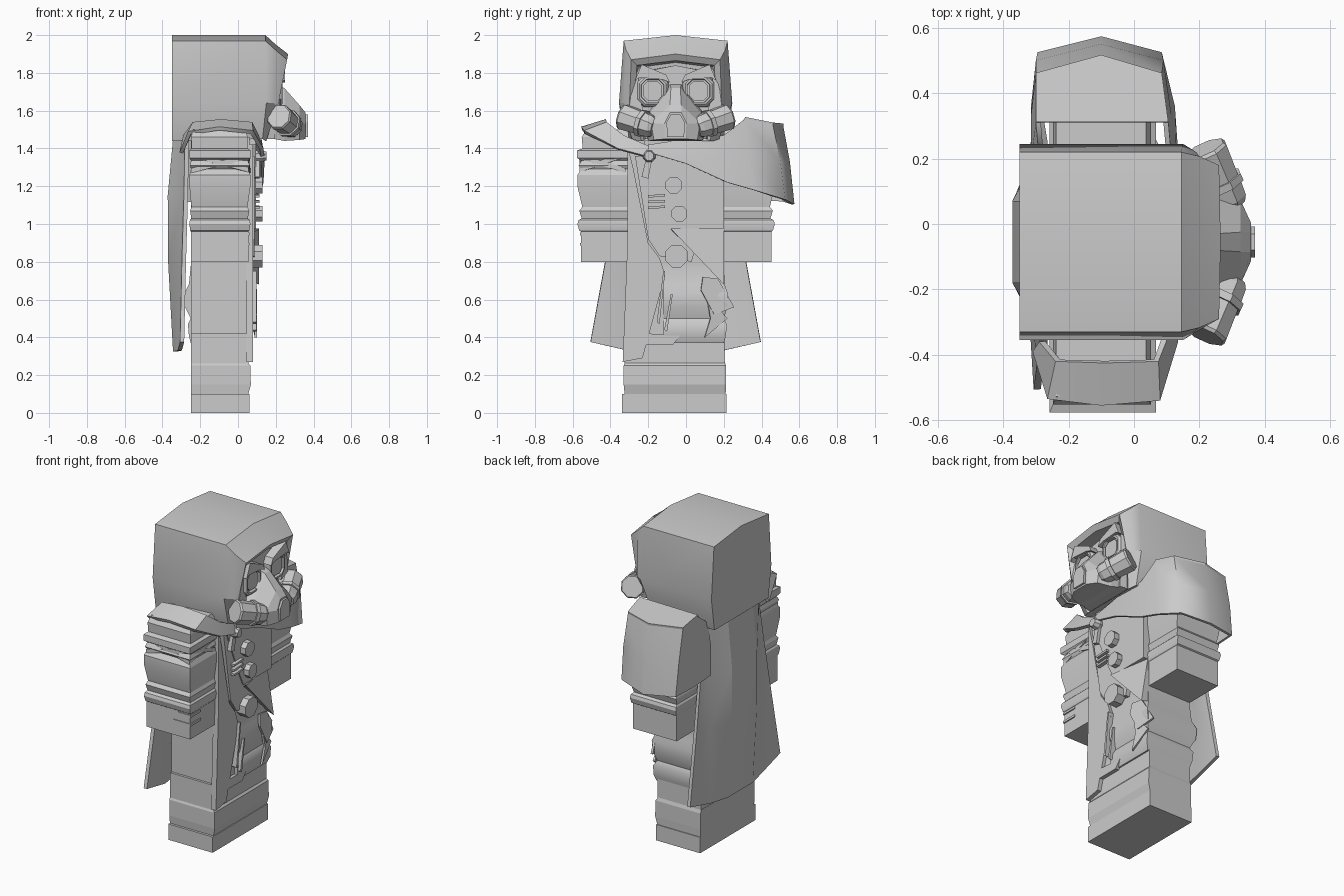
import bpy, bmesh, math
from mathutils import Vector

grey = bpy.data.materials.new("plain grey")
grey.diffuse_color = (0.6, 0.6, 0.6, 1)
C = -0.055  # centre line of the head in y


def make(name, verts, faces, thick=0.0, smooth=None):
    bm = bmesh.new()
    vs = [bm.verts.new(v) for v in verts]
    for f in faces:
        bm.faces.new([vs[i] for i in f])
    bmesh.ops.recalc_face_normals(bm, faces=bm.faces)
    if thick:
        bmesh.ops.solidify(bm, geom=bm.faces[:], thickness=thick)
        bmesh.ops.recalc_face_normals(bm, faces=bm.faces)
    me = bpy.data.meshes.new(name)
    bm.to_mesh(me)
    bm.free()
    me.materials.append(grey)
    ob = bpy.data.objects.new(name, me)
    bpy.context.collection.objects.link(ob)
    if smooth:
        bpy.ops.object.select_all(action='DESELECT')
        ob.select_set(True)
        bpy.context.view_layer.objects.active = ob
        bpy.ops.object.shade_smooth_by_angle(angle=math.radians(smooth))
    return ob


def loft(name, rings, smooth=None):
    """Closed rings joined in order, with both ends capped."""
    n = len(rings[0])
    faces = [tuple(range(n)), tuple(range(n * (len(rings) - 1), n * len(rings)))]
    for r in range(len(rings) - 1):
        for i in range(n):
            j = (i + 1) % n
            faces.append((r * n + i, r * n + j, r * n + n + j, r * n + n + i))
    return make(name, [v for r in rings for v in r], faces, 0, smooth)


def sheet(name, rows, thick=0.015, smooth=None):
    """Open cloth surface from rows of points, given a thickness."""
    n = len(rows[0])
    faces = [(r * n + i, r * n + i + 1, r * n + n + i + 1, r * n + n + i)
             for r in range(len(rows) - 1) for i in range(n - 1)]
    return make(name, [v for r in rows for v in r], faces, thick, smooth)


def rect(x0, x1, y0, y1, z):
    return [(x0, y0, z), (x1, y0, z), (x1, y1, z), (x0, y1, z)]


def box(name, x0, x1, y0, y1, z0, z1):
    return loft(name, [rect(x0, x1, y0, y1, z0), rect(x0, x1, y0, y1, z1)])


def panel(name, pts, x0, x1):
    """Flat plate cut from a y-z outline, facing forward."""
    return loft(name, [[(x, y, z) for y, z in pts] for x in (x0, x1)])


def rod(name, a, b, prof, n=8):
    """Turned part along a-b; prof is a list of (position, radius)."""
    a, b = Vector(a), Vector(b)
    d = b - a
    q = d.to_track_quat('Z', 'Y')
    return loft(name, [[a + d * t + q @ Vector((r * math.cos((i + .5) * math.tau / n),
                                                r * math.sin((i + .5) * math.tau / n), 0))
                        for i in range(n)] for t, r in prof])


def square(x, y, z, r):
    """Square with cut corners, facing forward."""
    k = r * .55
    return [(x, y + a, z + b) for a, b in ((r, -k), (r, k), (k, r), (-k, r),
                                           (-r, k), (-r, -k), (-k, -r), (k, -r))]


# Hood: rings from back to rim, then folding into the face opening
def hood_ring(apex, corner, mid, low):
    half = [corner, mid, low]
    right = [(x, C + w, z) for x, w, z in half]
    left = [(x, C - w, z) for x, w, z in reversed(half)]
    return [(apex[0], C, apex[1])] + right + left


loft("hood", [
    hood_ring((-.35, 2.0), (-.35, .275, 1.97), (-.35, .30, 1.64), (-.35, .27, 1.44)),
    hood_ring((.145, 2.0), (.145, .275, 1.97), (.15, .30, 1.64), (.13, .23, 1.45)),
    hood_ring((.20, 1.95), (.20, .262, 1.92), (.19, .275, 1.64), (.145, .20, 1.44)),
    hood_ring((.265, 1.90), (.26, .235, 1.87), (.21, .245, 1.62), (.15, .18, 1.44)),
    hood_ring((.245, 1.865), (.24, .205, 1.84), (.18, .215, 1.62), (.14, .16, 1.45)),
    hood_ring((.14, 1.855), (.14, .19, 1.83), (.12, .20, 1.62), (.10, .15, 1.45))], 25)

# Mask: face plate, snout, breathing valve
loft("mask_plate", [[(x, C + y * s, z) for y, z in
     [(-.15, 1.81), (0, 1.84), (.15, 1.81), (.18, 1.65), (.16, 1.45), (-.16, 1.45), (-.18, 1.65)]]
     for x, s in ((.10, 1.1), (.195, 1))])
snout = ((.19, [(.03, 1.74), (.17, 1.56), (.15, 1.45)]),
         (.245, [(.025, 1.72), (.165, 1.55), (.14, 1.44)]),
         (.325, [(.03, 1.63), (.13, 1.535), (.115, 1.445)]),
         (.357, [(.03, 1.59), (.06, 1.53), (.055, 1.45)]))
loft("mask_snout", [[(x, C + y, z) for y, z in h] + [(x, C - y, z) for y, z in reversed(h)]
                    for x, h in snout])
panel("snout_valve", [(C - .045, 1.46), (C + .045, 1.46), (C + .048, 1.54), (C + .025, 1.58),
                      (C - .025, 1.58), (C - .048, 1.54)], .33, .37)
for s, side in ((-1, "left"), (1, "right")):
    y = C + s * .122
    # Goggle frame, lens, brow and cheek strap
    loft(side + "_goggle", [square(.17, y, 1.705, .09), square(.225, y, 1.705, .08),
                            square(.235, y, 1.705, .07), square(.235, y, 1.705, .06),
                            square(.215, y, 1.705, .058)])
    loft(side + "_lens", [square(.18, y, 1.705, .05), square(.228, y, 1.705, .05)])
    loft(side + "_brow", [[(x, C + s * a, z) for a, z in
         [(.03, 1.75), (.05, 1.79), (.18, 1.845), (.215, 1.76), (.19, 1.775), (.07, 1.765)]]
         for x in (.17, .25)])
    panel(side + "_cheek", [(C + s * a, z) for a, z in
          [(.19, 1.84), (.23, 1.74), (.245, 1.62), (.17, 1.60), (.20, 1.70)]], .15, .22)
    # Filter canister with a raised collar, bedded in the cheek
    rod(side + "_filter", (.295, C + s * .11, 1.51), (.215, C + s * .285, 1.57),
        [(0, .05), (.1, .062), (.33, .066), (.33, .075), (.45, .075), (.45, .066), (.95, .072), (1, .065)])

# Body, boots and trousers
box("torso", -.25, .06, -.31, .20, .40, 1.46)
box("neck_wrap", -.2, .1, -.22, .12, 1.4, 1.48)
box("boot_soles", -.25, .06, -.34, .215, 0, .10)
loft("boots", [rect(-.25, .055, -.325, .21, .10), rect(-.25, .068, -.33, .212, .15),
               rect(-.25, .065, -.33, .212, .25), rect(-.25, .05, -.322, .205, .27)])
box("legs", -.248, .055, -.325, .205, .26, .42)
loft("trouser_folds", [rect(-.25 - b, .05 + f, -.12, .20 + o, z) for z, f, b, o in
     ((.37, .015, 0, 0), (.41, .03, .01, .012), (.47, .03, .015, .015), (.50, .012, 0, .0),
      (.56, .03, .03, .02), (.63, .035, .035, .022), (.68, .015, .01, .005), (.78, .01, 0, 0))], 40)
panel("knee_patch", [(-.22, .36), (-.07, .36), (-.03, .41), (-.2, .42)], .05, .08)

# Coat front, long left skirt and turned-out right flap
panel("coat_chest", [(-.27, 1.42), (.2, 1.44), (.2, .975), (-.08, .975), (-.14, 1.1)], .05, .095)
panel("coat_skirt", [(-.31, 1.42), (-.28, 1.3), (-.20, .90), (-.14, .82), (-.11, .73),
                     (-.23, .29), (-.335, .27), (-.31, .9)], .045, .08)
panel("coat_lapel", [(-.27, 1.36), (-.2, 1.36), (-.09, 1.0), (.05, .87), (.03, .80),
                     (-.14, .83), (-.2, .92)], .06, .088)
make("coat_flap", [(.112, -.08, .975), (.065, .2, .975), (.112, .2, .68), (.05, .2, .70), (.05, -.06, .94)],
     [(0, 1, 2), (0, 2, 3, 4), (1, 2, 3), (0, 1, 3, 4)])
for y, z, r in ((-.065, 1.205, .048), (-.035, 1.055, .045), (-.05, .83, .064)):
    rod("coat_button", (.07, y, z), (.13, y, z), [(0, r), (1, r)])
for k in range(3):
    z = 1.08 + .03 * k
    panel("chest_strap", [(-.2, z), (-.11, z + .005), (-.11, z + .018), (-.2, z + .013)], .09, .115)
for a in (0, .04):
    panel("hanging_strap", [(-.155 + a, .48 - a), (-.14 + a, .47 - a), (-.11 + a, .75 - 3 * a),
                            (-.12 + a, .75 - 3 * a)], .06, .098)
make("cloth_scrap_upper", [(.09, .09, .72), (.085, .17, .71), (.07, .255, .56), (.10, .15, .52), (.10, .08, .65)],
     [(0, 1, 2, 3, 4)], .012)
make("cloth_scrap_lower", [(.095, .11, .62), (.08, .22, .50), (.10, .10, .40), (.10, .13, .50)],
     [(0, 1, 2, 3)], .012)


# Arms: y0 is the inner face and s the outward direction
def arm(name, y0, s):
    prof = [(.80, 0), (.96, 0), (.965, .008), (1.0, .018), (1.02, .012), (1.03, -.005), (1.07, .008),
            (1.09, -.008), (1.20, .018), (1.26, .018), (1.29, -.006), (1.31, .012), (1.335, -.004),
            (1.35, .02), (1.39, .02), (1.40, -.01), (1.46, -.005), (1.50, -.03)]
    loft(name, [rect(-.25 - g * .4, .055 + g * .6, y0, y0 + s * (.252 + g), z) for z, g in prof], 20)


arm("left_arm", -.305, -1)
arm("right_arm", .20, 1)
for z0, z1 in ((1.27, 1.345), (1.355, 1.275)):
    sheet("left_arm_bandage", [[(-.25, -.564, z0), (.055, -.564, z1), (.065, -.32, z0)],
                               [(-.25, -.564, z0 + .025), (.055, -.564, z1 + .025), (.065, -.32, z0 + .025)]], .014)
for z, x0 in ((.885, -.06), (.94, -.03)):
    box("left_wrist_tie", x0, .062, -.562, -.46, z, z + .014)

# Right shoulder cloak, sweeping from chest over the arm to the back
top = [(.12, -.2, 1.42), (.125, 0, 1.45), (.115, .2, 1.47), (.105, .31, 1.555), (.085, .46, 1.525),
       (-.1, .515, 1.52), (-.30, .46, 1.525), (-.30, .31, 1.55), (-.29, .2, 1.47)]
mid = [(.128, -.2, 1.40), (.135, 0, 1.39), (.13, .2, 1.34), (.115, .33, 1.33), (.09, .50, 1.33),
       (-.1, .55, 1.33), (-.30, .50, 1.33), (-.315, .33, 1.33), (-.315, .2, 1.33)]
low = [(.13, -.2, 1.38), (.14, 0, 1.32), (.135, .22, 1.22), (.125, .36, 1.18), (.085, .525, 1.13),
       (-.1, .574, 1.105), (-.295, .525, 1.12), (-.315, .36, 1.13), (-.315, .2, 1.14)]
sheet("shoulder_cloak", [top, mid, low], .015, 65)
make("shoulder_cloak_top", [top[i] for i in (3, 4, 5, 6, 7)], [(0, 1, 2, 3, 4)], .012)

# Left shoulder cloth band with its knot
inner = [(.11, -.19, 1.41), (.11, -.33, 1.47), (.075, -.42, 1.54), (-.09, -.425, 1.555),
         (-.24, -.42, 1.54), (-.29, -.36, 1.47)]
outer = [(.14, -.21, 1.36), (.135, -.36, 1.40), (.08, -.54, 1.495), (-.1, -.555, 1.515),
         (-.265, -.535, 1.49), (-.31, -.39, 1.38)]
sheet("left_shoulder_band", [inner, outer], .02, 50)
rod("cloth_knot", (.09, -.195, 1.36), (.15, -.195, 1.36), [(0, .03), (.5, .035), (1, .025)])
panel("knot_tail", [(-.21, 1.35), (-.18, 1.34), (-.2, 1.24), (-.235, 1.25)], .09, .115)

# Cape: flaring wide toward the hem, bulging along the spine
rows = []
for z, w, bulge, edge, lift in ((1.45, .26, -.322, -.26, 0), (1.15, .31, -.35, -.265, 0),
                                (.80, .37, -.348, -.275, .01), (.325, .45, -.322, -.285, .05)):
    rows.append([(edge, C - w, z + lift), (edge - .012, C - .25, z + lift * .1), (bulge, C - .12, z),
                 (bulge, C + .12, z), (edge - .012, C + .25, z + lift * .1), (edge, C + w, z + lift)])
sheet("cape", rows, -.022, 25)
